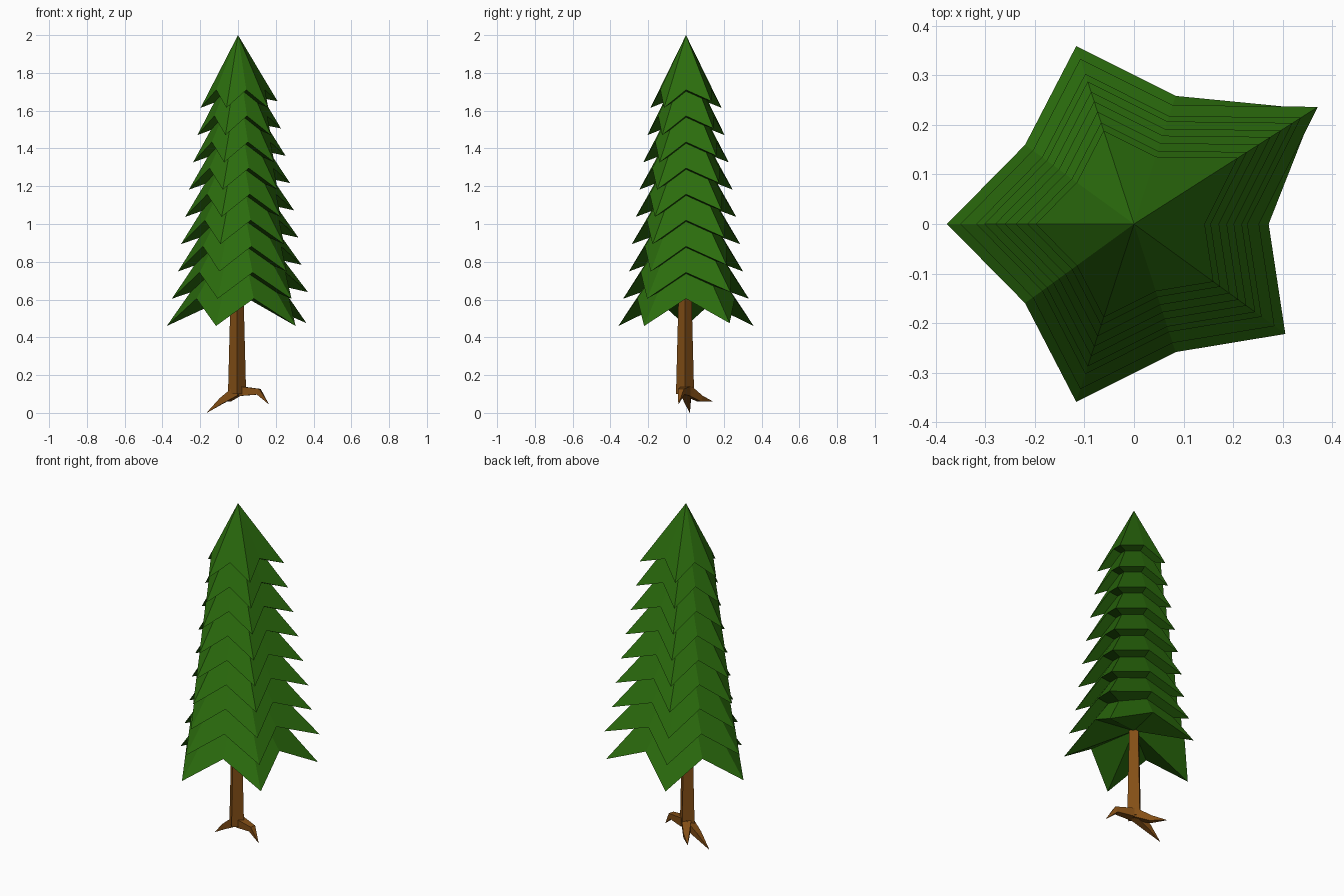
import bpy
from math import cos, sin, pi, radians
from mathutils import Vector

if "Cube" in bpy.data.objects:
    bpy.data.objects.remove(bpy.data.objects["Cube"])


def material(name, rgb):
    m = bpy.data.materials.new(name)
    m.diffuse_color = (*rgb, 1)
    m.use_nodes = True
    m.node_tree.nodes["Principled BSDF"].inputs["Base Color"].default_value = m.diffuse_color
    return m


green = material("needles", (0.024, 0.15, 0.004))
brown = material("bark", (0.23, 0.078, 0.008))


def add_object(name, verts, faces, mat):
    me = bpy.data.meshes.new(name)
    me.from_pydata(verts, [], faces)
    me.materials.append(mat)
    ob = bpy.data.objects.new(name, me)
    bpy.context.collection.objects.link(ob)
    return ob


# Foliage tiers: five-pointed star cones with drooping tips, one tip longer and lifted
def star_tier(name, radius, z_tip, z_valley, z_apex, z_under, stretch, lift):
    verts = []
    for i in range(5):
        a, r, z = radians(36 + 72 * i), radius, z_tip
        if i == 0:
            a, r, z = radians(32.5), radius * stretch, z_tip + lift
        verts.append((r * cos(a), r * sin(a), z))
        b, rv = radians(72 + 72 * i), radius * 0.72
        verts.append((rv * cos(b), rv * sin(b), z_valley))
    verts += [(0, 0, z_apex), (0, 0, z_under)]
    faces = []
    for i in range(10):
        j = (i + 1) % 10
        faces += [(i, j, 10), (j, i, 11)]
    add_object(name, verts, faces, green)


radii = [0.377, 0.35, 0.318, 0.302, 0.28, 0.26, 0.238, 0.215, 0.198]
for k, r in enumerate(radii):
    t = k / 8
    z = 0.46 + 1.155 * t
    valley = z + 0.145 - 0.05 * t
    apex = 2.0 if k == 8 else z + 0.54 - 0.14 * t
    under = valley + (0.03 if k == 0 else -0.02)
    star_tier(f"foliage_tier_{k + 1}", r, z, valley, apex, under,
              1.14 if k == 0 else 1.255, 0.015 if k == 0 else 0.035)


# Tapered tube along a path, ending in a point when the radius is zero
def tube(name, path, sizes, sides, phase=0.0):
    pts = [Vector(p) for p in path]
    verts, faces = [], []
    for i, (p, r) in enumerate(zip(pts, sizes)):
        d = (pts[min(i + 1, len(pts) - 1)] - pts[max(i - 1, 0)]).normalized()
        u = Vector((1, 0, 0)) if abs(d.z) > 0.95 else Vector((0, 0, 1)).cross(d).normalized()
        v = d.cross(u)
        for s in range(sides):
            a = phase + 2 * pi * s / sides
            verts.append(p + (u * cos(a) + v * sin(a)) * max(r, 0.001))
    for i in range(len(pts) - 1):
        for s in range(sides):
            n = (s + 1) % sides
            a, b = i * sides, (i + 1) * sides
            faces.append((a + s, a + n, b + n, b + s))
    faces.append(tuple(reversed(range(sides))))
    faces.append(tuple(range(len(verts) - sides, len(verts))))
    return add_object(name, verts, faces, brown)


# Trunk: tapered square post, corners facing the axes
tube("trunk", [(-0.005, -0.005, 0.1), (-0.005, -0.005, 0.72)], [0.048, 0.032], 4)

# Three bent roots
roots = {
    "root_left": [(-0.01, 0, 0.115), (-0.085, 0.01, 0.065), (-0.165, 0.02, 0.001)],
    "root_right": [(0.01, 0, 0.115), (0.11, -0.025, 0.112), (0.162, -0.04, 0.047)],
    "root_back": [(-0.01, 0.01, 0.115), (-0.055, 0.075, 0.075), (-0.11, 0.142, 0.06)],
}
for name, path in roots.items():
    tube(name, path, [0.036, 0.023, 0], 4, pi / 4)
